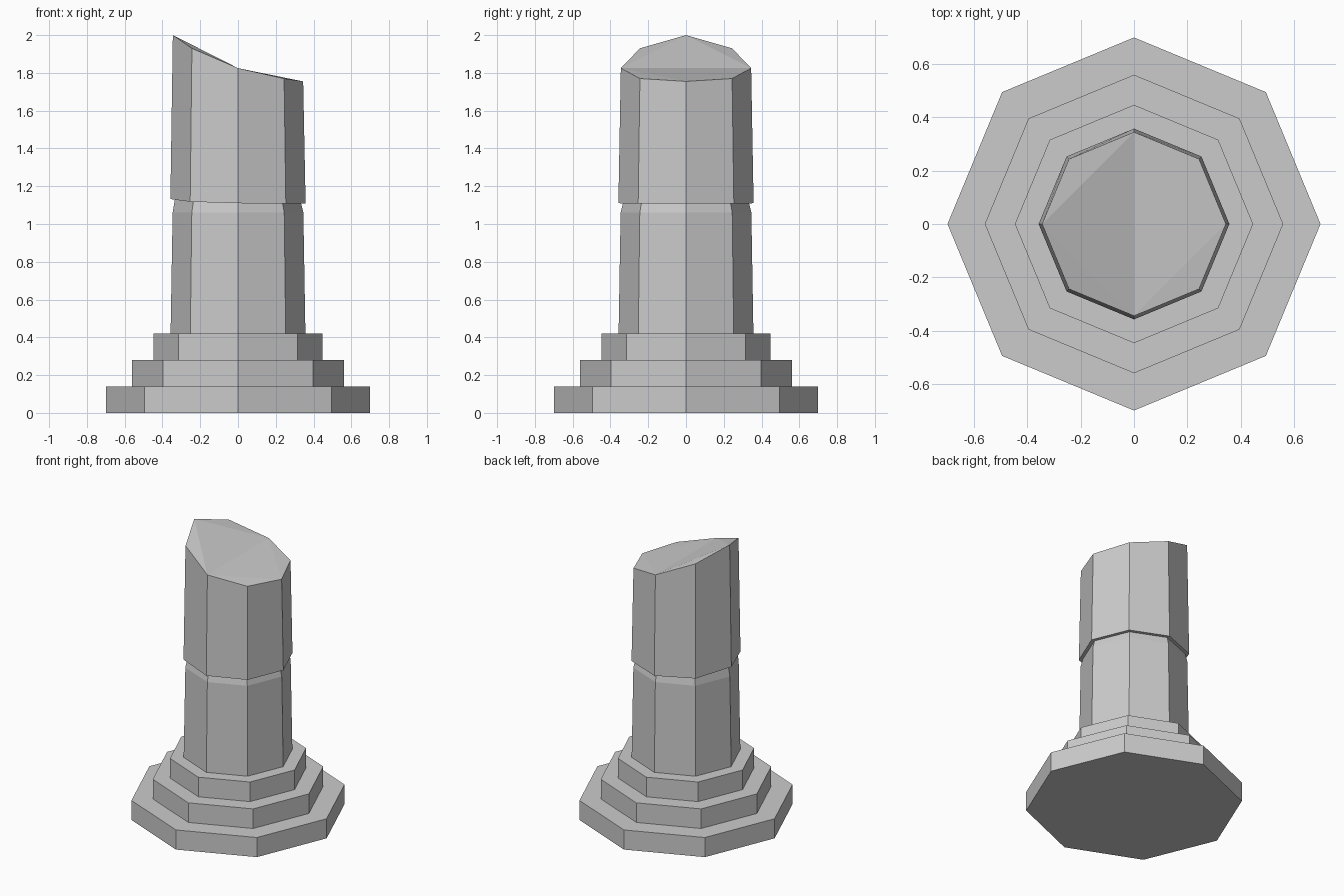
import bpy, bmesh
from math import cos, sin, pi

if "Cube" in bpy.data.objects:
    bpy.data.objects.remove(bpy.data.objects["Cube"])

SIDES = 8


def per_corner(h):
    """Spread five heights (+x corner to -x corner) over the octagon, mirrored in y."""
    return [h[min(i, SIDES - i)] for i in range(SIDES)]


def loft(name, rings, broken_top=False):
    """Skin octagonal rings given as (radius, height or five heights)."""
    bm = bmesh.new()
    loops = []
    for r, z in rings:
        zs = per_corner(z if isinstance(z, tuple) else (z,) * 5)
        loops.append([bm.verts.new((r * cos(2 * pi * i / SIDES),
                                    r * sin(2 * pi * i / SIDES), zs[i]))
                      for i in range(SIDES)])
    for a, b in zip(loops, loops[1:]):
        for i in range(SIDES):
            j = (i + 1) % SIDES
            bm.faces.new((a[i], a[j], b[j], b[i]))
    bm.faces.new(loops[0][::-1])
    top = loops[-1]
    if broken_top:
        # Hollowed fracture: corner facets plus two halves meeting in a valley
        for i in range(1, SIDES, 2):
            bm.faces.new((top[i - 1], top[i], top[(i + 1) % SIDES]))
        bm.faces.new((top[2], top[4], top[6]))
        bm.faces.new((top[6], top[0], top[2]))
    else:
        bm.faces.new(top)
    bmesh.ops.recalc_face_normals(bm, faces=bm.faces)
    mesh = bpy.data.meshes.new(name)
    bm.to_mesh(mesh)
    bm.free()
    obj = bpy.data.objects.new(name, mesh)
    bpy.context.collection.objects.link(obj)
    return obj


# Stepped plinth
STEP = 0.14
plinth = []
for k, r in enumerate((0.70, 0.56, 0.447)):
    plinth += [(r, k * STEP), (r, (k + 1) * STEP)]
loft("stepped_plinth", plinth)

# Broken shaft: lower drum, chamfered joint, upper drum, slanted fracture
joint = (1.108, 1.108, 1.11, 1.118, 1.132)
fracture = (1.755, 1.77, 1.825, 1.93, 2.0)
loft("broken_shaft", [(0.357, 3 * STEP), (0.346, 1.06), (0.334, joint),
                      (0.358, joint), (0.345, fracture)], broken_top=True)
